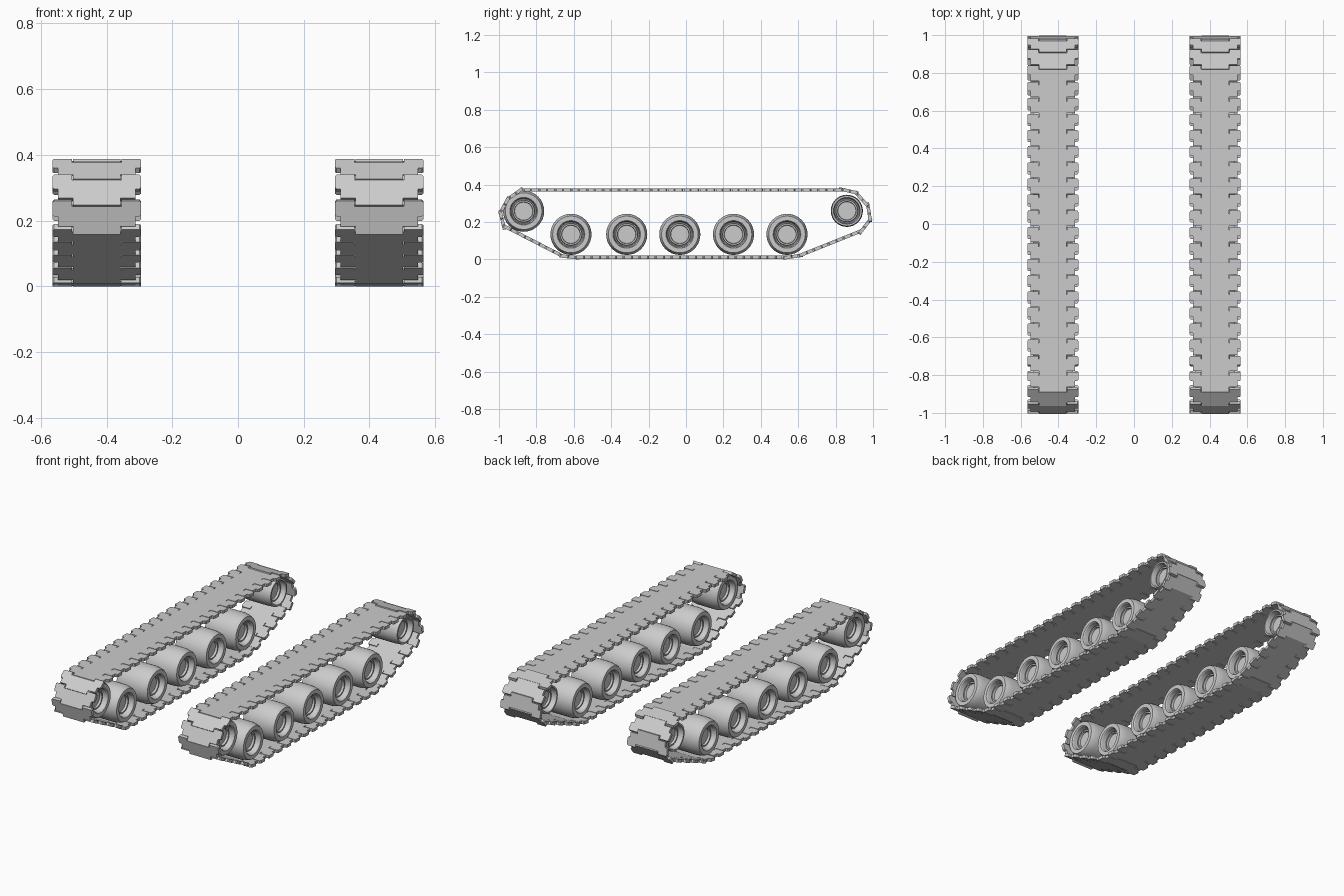
import bpy, bmesh, math
from mathutils import Vector

if "Cube" in bpy.data.objects:
    bpy.data.objects.remove(bpy.data.objects["Cube"])

TRACK_X = 0.43
N_LINKS = 50
THICK = 0.018

# Centre line of the track in (y, z), running rearwards along the top
PATH = [Vector(p) for p in [
    (0.70, 0.371), (0.87, 0.371), (0.925, 0.345), (0.97, 0.285), (0.99, 0.24),
    (0.955, 0.16), (0.60, 0.018), (0.56, 0.011), (-0.62, 0.011), (-0.66, 0.018),
    (-0.985, 0.185), (-0.991, 0.225), (-0.978, 0.29), (-0.915, 0.355),
    (-0.88, 0.371), (0.70, 0.371)]]
SEG = [(b - a).length for a, b in zip(PATH, PATH[1:])]
TOTAL = sum(SEG)
PITCH = TOTAL / N_LINKS


def along(s):
    s %= TOTAL
    for a, b, l in zip(PATH, PATH[1:], SEG):
        if s <= l:
            return a.lerp(b, s / l)
        s -= l
    return PATH[-1]


# Half outline of one link (x, t): centre tongue, body, outer lug, notch
HALF = [(0.072, -0.053), (0.072, -0.028), (0.118, -0.028), (0.118, 0.004),
        (0.130, 0.004), (0.135, 0.010), (0.135, 0.047), (0.130, 0.053),
        (0.076, 0.053), (0.076, 0.035)]
OUTLINE = HALF + [(-x, t) for x, t in reversed(HALF)]


def finish(name, bm, smooth):
    bmesh.ops.recalc_face_normals(bm, faces=bm.faces)
    me = bpy.data.meshes.new(name)
    bm.to_mesh(me)
    bm.free()
    ob = bpy.data.objects.new(name, me)
    bpy.context.collection.objects.link(ob)
    if smooth:
        bpy.ops.object.select_all(action='DESELECT')
        ob.select_set(True)
        bpy.context.view_layer.objects.active = ob
        bpy.ops.object.shade_smooth_by_angle(angle=math.radians(25))
    return ob


def make_track(name, cx):
    bm = bmesh.new()
    for i in range(N_LINKS):
        a, b = along((i - 0.5) * PITCH), along((i + 0.5) * PITCH)
        mid = (a + b) * 0.25 + along(i * PITCH) * 0.5
        d = (b - a).normalized()
        n = Vector((-d.y, d.x))
        layers = []
        for h in (-THICK / 2, THICK / 2):
            pts = [mid + d * t + n * h for x, t in OUTLINE]
            layers.append([bm.verts.new((cx + o[0], p.x, p.y))
                           for o, p in zip(OUTLINE, pts)])
        lo, hi = layers
        bm.faces.new(lo)
        bm.faces.new(hi[::-1])
        for k in range(len(lo)):
            m = (k + 1) % len(lo)
            bm.faces.new((lo[k], lo[m], hi[m], hi[k]))
    return finish(name, bm, False)


# Half wheel profile (x, radius): hub cap, hub ring, recess, rim, tyre
WHEEL = [(0.065, 0.0), (0.065, 0.048), (0.078, 0.050), (0.078, 0.058),
         (0.055, 0.061), (0.055, 0.066), (0.100, 0.070), (0.105, 0.074),
         (0.105, 0.098), (0.092, 0.104), (0.060, 0.110)]


def make_wheel(name, cx, y, z, radius, steps=32):
    rim0 = 0.070
    prof = [(x, r if r <= rim0 else rim0 + (r - rim0) * (radius - rim0) / (0.11 - rim0))
            for x, r in WHEEL]
    prof += [(-x, r) for x, r in reversed(prof)]
    bm = bmesh.new()
    vs = [bm.verts.new((x, 0, r)) for x, r in prof]
    es = [bm.edges.new(p) for p in zip(vs, vs[1:])]
    bmesh.ops.spin(bm, geom=vs + es, cent=(0, 0, 0), axis=(1, 0, 0),
                   angle=math.tau, steps=steps, use_duplicate=False)
    bmesh.ops.remove_doubles(bm, verts=bm.verts, dist=1e-5)
    ob = finish(name, bm, True)
    ob.location = (cx, y, z)
    return ob


for side, cx in (("left", -TRACK_X), ("right", TRACK_X)):
    make_track(side + "_track", cx)
    # Raised end wheels
    make_wheel(side + "_front_wheel", cx, -0.868, 0.258, 0.11)
    make_wheel(side + "_rear_wheel", cx, 0.86, 0.26, 0.086)
    # Road wheels
    for i, y in enumerate((-0.615, -0.317, -0.033, 0.254, 0.54)):
        make_wheel(f"{side}_road_wheel_{i + 1}", cx, y, 0.134, 0.11)
